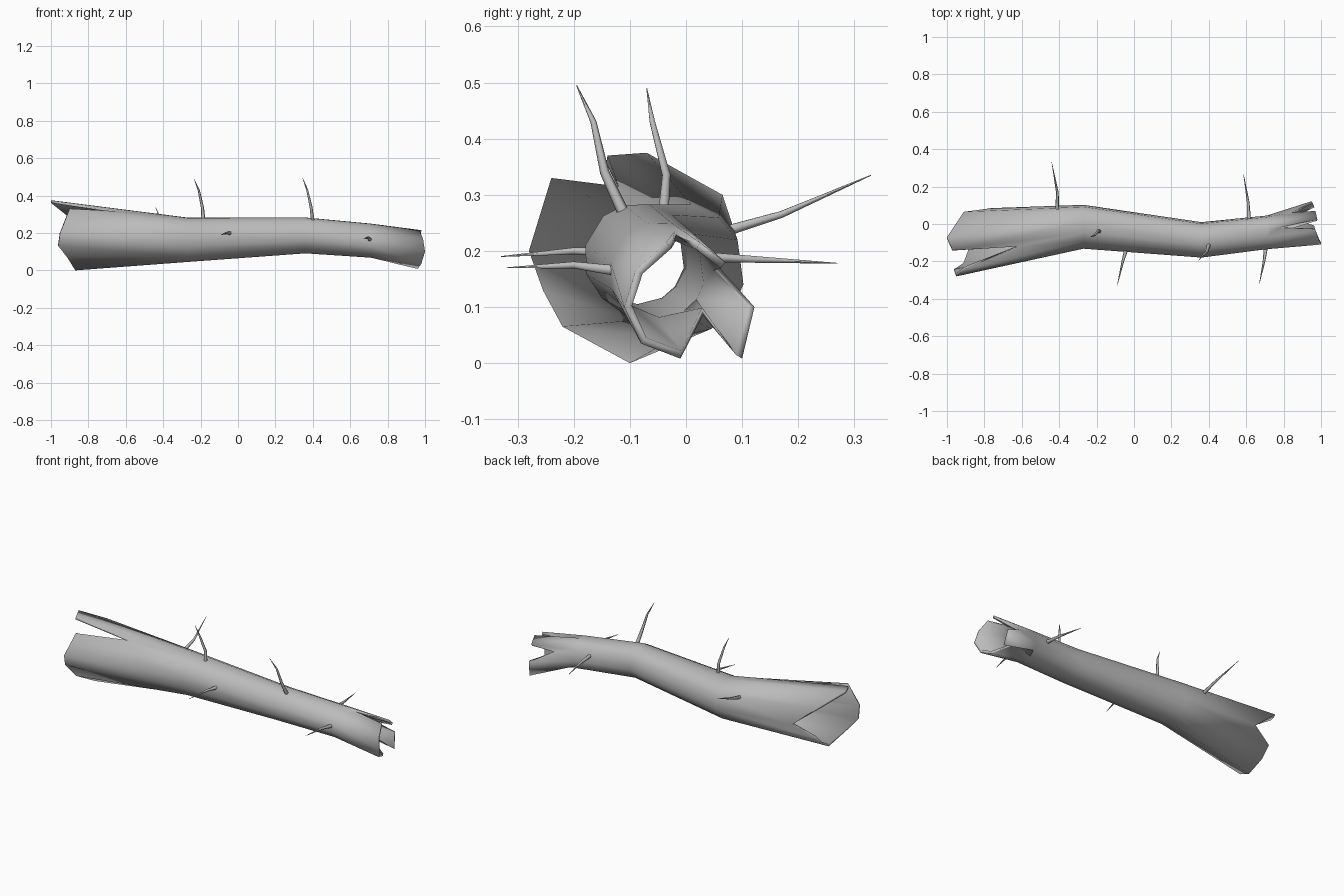
import bpy
import bmesh
from math import cos, sin, radians, pi
from mathutils import Vector

cube = bpy.data.objects.get("Cube")
if cube:
    bpy.data.objects.remove(cube)

bark = bpy.data.materials.new("grey_bark")
bark.use_nodes = True
GREY = (0.5, 0.5, 0.5, 1)
bark.diffuse_color = GREY
bark.node_tree.nodes["Principled BSDF"].inputs["Base Color"].default_value = GREY
bark.node_tree.nodes["Principled BSDF"].inputs["Roughness"].default_value = 0.8


def loft(name, rings, capped=False):
    """Skin a row of equal-length rings running along the part."""
    bm = bmesh.new()
    rows = [[bm.verts.new(p) for p in ring] for ring in rings]
    for a, b in zip(rows, rows[1:]):
        for j in range(len(a)):
            k = (j + 1) % len(a)
            bm.faces.new((a[j], a[k], b[k], b[j]))
    if capped:
        bm.faces.new(rows[0][::-1])
        bm.faces.new(rows[-1])
        bmesh.ops.recalc_face_normals(bm, faces=bm.faces)
    mesh = bpy.data.meshes.new(name)
    bm.to_mesh(mesh)
    bm.free()
    mesh.materials.append(bark)
    obj = bpy.data.objects.new(name, mesh)
    bpy.context.collection.objects.link(obj)
    return obj


def smooth(obj, angle):
    bpy.ops.object.select_all(action="DESELECT")
    obj.select_set(True)
    bpy.context.view_layer.objects.active = obj
    bpy.ops.object.shade_smooth_by_angle(angle=radians(angle))


# Trunk: round rings between two splintered rims
ANGLES = (105, 130, 167, 198, 228, 268, 300, 322, 348, 27, 52, 78)


def ring(x, y, z, r):
    return [(x, y + r * cos(radians(a)), z + r * sin(radians(a))) for a in ANGLES]


wide_rim = [
    (-.62, -.12, .315), (-.90, -.24, .33), (-.95, -.28, .20), (-.96, -.255, .13),
    (-.91, -.22, .065), (-.87, -.10, 0), (-.88, -.01, .05), (-.88, .05, .11),
    (-.76, .085, .17), (-.91, .065, .30), (-1, -.07, .375), (-.97, -.14, .37)]
narrow_rim = [
    (.77, -.02, .235), (.97, -.035, .215), (.99, -.09, .165), (1, -.11, .10),
    (.98, -.08, .035), (.96, -.01, .008), (.84, .03, .085), (.96, .10, .008),
    (.95, .122, .10), (.83, .06, .17), (.97, .07, .18), (.98, .025, .215)]
trunk = loft("hollow_trunk", [
    wide_rim,
    ring(-.27, -.015, .165, .12),
    ring(.36, -.085, .188, .097),
    ring(.71, -.045, .16, .092),
    narrow_rim])
wall = trunk.modifiers.new("wall", "SOLIDIFY")
wall.thickness = 0.014
wall.offset = -1
smooth(trunk, 50)

# Twigs: thin bent spikes tapering to a point
TWIGS = {
    "twig_top_left": [(.40, -.11, .265), (.39, -.145, .34), (.37, -.165, .43), (.345, -.195, .495)],
    "twig_top_right": [(-.185, -.04, .27), (-.19, -.035, .335), (-.21, -.06, .43), (-.235, -.07, .49)],
    "twig_back_right": [(-.41, .07, .235), (-.41, .17, .265), (-.44, .33, .335)],
    "twig_back_left": [(.615, .02, .19), (.61, .12, .185), (.585, .27, .178)],
    "twig_front_right": [(-.04, -.13, .198), (-.06, -.20, .20), (-.09, -.33, .19)],
    "twig_front_left": [(.705, -.125, .165), (.695, -.20, .175), (.67, -.32, .17)],
}
for name, path in TWIGS.items():
    pts = [Vector(p) for p in path]
    turn = (pts[-1] - pts[0]).to_track_quat("Z", "Y")
    rings = []
    for i, p in enumerate(pts):
        r = 0.01 * (1 - i / (len(pts) - 1)) ** 0.7 + 0.0008
        rings.append([p + turn @ Vector((r * cos(t * pi / 3), r * sin(t * pi / 3), 0))
                      for t in range(6)])
    smooth(loft(name, rings, capped=True), 65)
